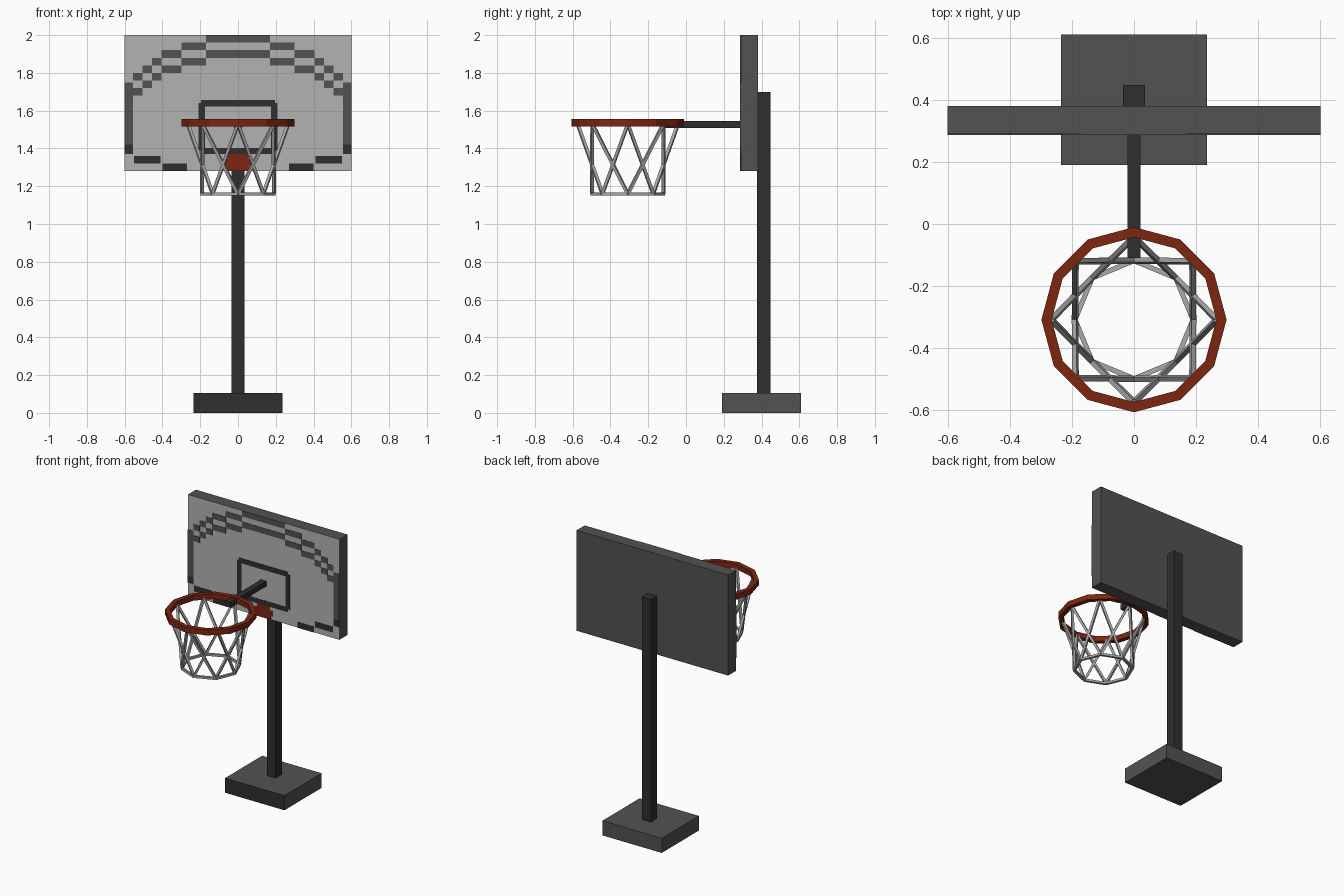
import bpy
import bmesh
import math
from mathutils import Matrix, Vector

cube = bpy.data.objects.get("Cube")
if cube:
    bpy.data.objects.remove(cube, do_unlink=True)


def material(name, rgb):
    mat = bpy.data.materials.new(name)
    mat.use_nodes = True
    color = (*rgb, 1)
    mat.diffuse_color = color
    mat.node_tree.nodes["Principled BSDF"].inputs["Base Color"].default_value = color
    return mat


black = material("black metal", (0.028, 0.028, 0.030))
grey = material("dark grey", (0.085, 0.085, 0.085))
light = material("light grey", (0.45, 0.45, 0.45))
orange = material("rim orange", (0.21, 0.019, 0.005))
cord = material("net cord", (0.40, 0.40, 0.41))


def finish(bm, name, *mats):
    bmesh.ops.recalc_face_normals(bm, faces=bm.faces)
    mesh = bpy.data.meshes.new(name)
    bm.to_mesh(mesh)
    bm.free()
    for mat in mats:
        mesh.materials.append(mat)
    obj = bpy.data.objects.new(name, mesh)
    bpy.context.collection.objects.link(obj)
    return obj


def add_box(bm, x, y, z):
    """Box from (min, max) ranges on each axis."""
    ranges = (x, y, z)
    centre = Vector([(a + b) / 2 for a, b in ranges])
    size = Vector([b - a for a, b in ranges])
    bmesh.ops.create_cube(bm, size=1, matrix=Matrix.Translation(centre) @ Matrix.Diagonal(size).to_4x4())


def box(name, x, y, z, *mats):
    """Box object; a second material goes on the front face."""
    bm = bmesh.new()
    add_box(bm, x, y, z)
    obj = finish(bm, name, *mats)
    if len(mats) > 1:
        for face in obj.data.polygons:
            face.material_index = int(face.normal.y < -0.5)
    return obj


# Stand and backboard
box("base", (-0.235, 0.235), (0.19, 0.61), (0, 0.105), grey, black)
box("pole", (-0.035, 0.035), (0.376, 0.447), (0.1, 1.70), black)
box("backboard", (-0.6, 0.6), (0.29, 0.38), (1.28, 2.0), grey, light)
box("rim_arm", (-0.021, 0.021), (-0.11, 0.295), (1.508, 1.546), black)

FACE = 0.29
ROW = 0.04


def plates(name, rects, mat):
    """Thin painted plates on the board, given as (x0, x1, z0, z1) and mirrored."""
    bm = bmesh.new()
    for x0, x1, z0, z1 in rects:
        sides = [(-x1, x1)] if x0 == 0 else [(x0, x1), (-x1, -x0)]
        for side in sides:
            add_box(bm, side, (FACE - 0.003, FACE + 0.002), (z0, z1))
    return finish(bm, name, mat)


# Two stepped arcs and the side bars, one step per row
steps = [0, 0.17, 0.30, 0.405, 0.455, 0.505, 0.555]
arcs = []
for offset in (0, 2):
    for i, (a, b) in enumerate(zip(steps, steps[1:])):
        top = 2.0 - ROW * (i + offset)
        arcs.append((a, b, top - ROW, top))
arcs.append((0.555, 0.6, 1.42, 1.75))
plates("board_arcs", arcs, grey)

# Black corner dashes and target square
plates("corner_dashes", [(0.555, 0.6, 1.37, 1.42),
                         (0.41, 0.55, 1.32, 1.36),
                         (0.27, 0.40, 1.28, 1.32)], black)
plates("target_square", [(0, 0.195, 1.622, 1.657),
                         (0, 0.195, 1.37, 1.402),
                         (0.175, 0.208, 1.39, 1.64)], black)

# Orange patch under the square
plates("orange_patch", [(0, 0.052, 1.345, 1.37),
                        (0, 0.07, 1.305, 1.345),
                        (0, 0.057, 1.28, 1.305)], orange)

# Twelve-sided rim swept from a rectangular section
CENTRE = Vector((0, -0.308, 0))
bm = bmesh.new()
section = [(0.265, 1.517), (0.298, 1.517), (0.298, 1.555), (0.265, 1.555)]
rings = []
for i in range(12):
    a = math.tau * i / 12
    rings.append([bm.verts.new(CENTRE + Vector((r * math.cos(a), r * math.sin(a), z)))
                  for r, z in section])
for i in range(12):
    p, q = rings[i], rings[(i + 1) % 12]
    for j in range(4):
        k = (j + 1) % 4
        bm.faces.new((p[j], p[k], q[k], q[j]))
finish(bm, "rim", orange)


# Net of crossed square cords with a lower ring
def net_point(i, radius, z):
    a = math.tau * i / 8
    return CENTRE + Vector((radius * math.cos(a), radius * math.sin(a), z))


def add_cord(bm, start, end, width):
    axis = (end - start).normalized()
    middle = (start + end) / 2
    out = Vector((middle.x - CENTRE.x, middle.y - CENTRE.y, 0))
    out = (out - axis * out.dot(axis)).normalized()
    side = axis.cross(out)
    turn = Matrix((out, side, axis)).transposed().to_4x4()
    size = Matrix.Diagonal((width, width, (end - start).length, 1))
    bmesh.ops.create_cube(bm, size=1, matrix=Matrix.Translation(middle) @ turn @ size)


bm = bmesh.new()
for i in range(8):
    for step in (-1, 1):
        add_cord(bm, net_point(i, 0.266, 1.53), net_point(i + step, 0.19, 1.16), 0.016)
    add_cord(bm, net_point(i, 0.19, 1.159), net_point(i + 1, 0.19, 1.159), 0.016)
finish(bm, "net", cord)
